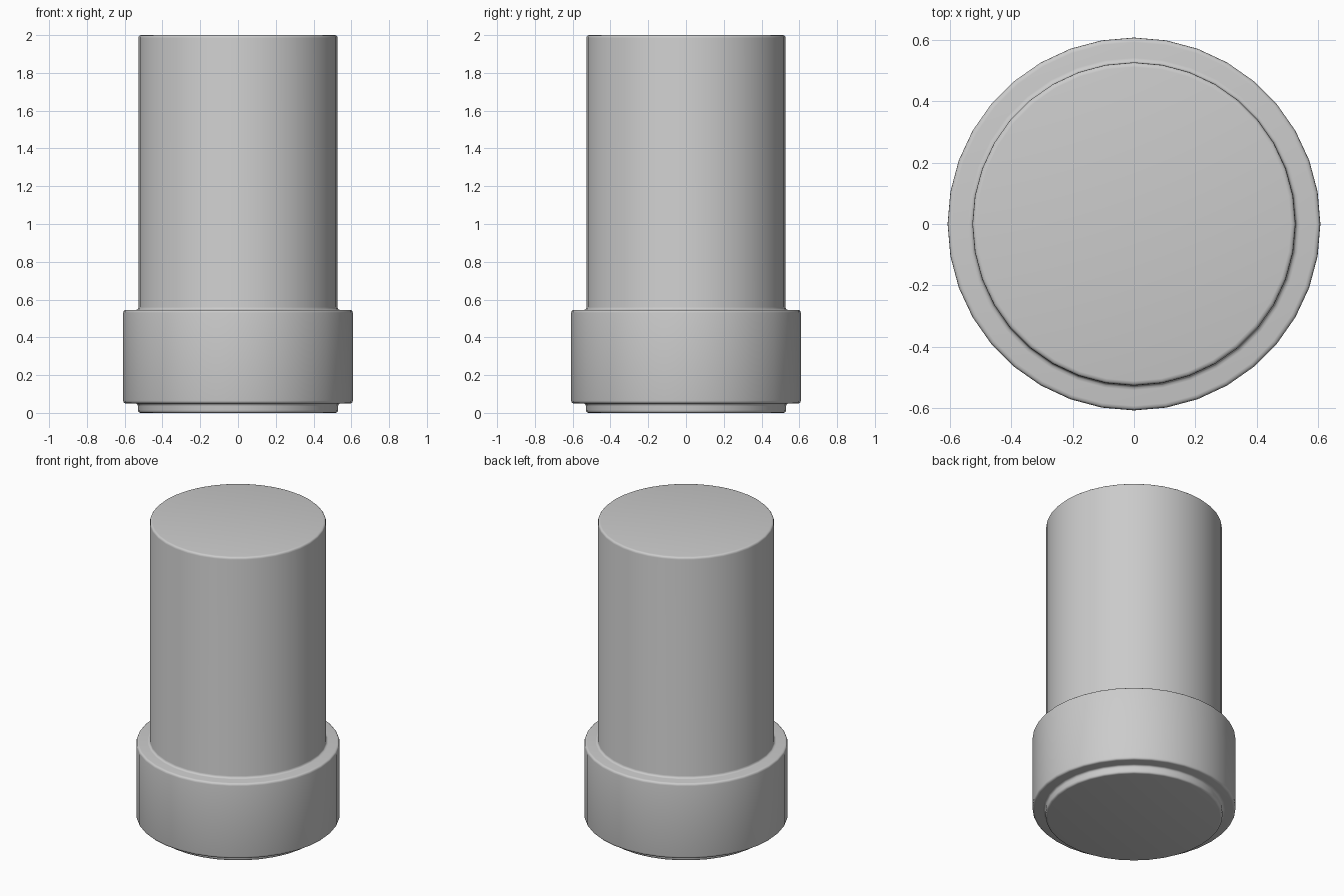
import bpy, bmesh, math

if "Cube" in bpy.data.objects:
    bpy.data.objects.remove(bpy.data.objects["Cube"], do_unlink=True)

grey = bpy.data.materials.new("plain_grey")
grey.use_nodes = True
colour = (0.6, 0.6, 0.6, 1)
grey.diffuse_color = colour
grey.node_tree.nodes["Principled BSDF"].inputs["Base Color"].default_value = colour

SIDES = 36
# Outline as radius, height: foot, collar, shaft
corners = [(0.53, 0), (0.53, 0.05), (0.608, 0.05), (0.608, 0.545),
           (0.527, 0.545), (0.527, 2.0)]
ROUND = 0.015


def rounded(points, size, steps=3):
    """Round every corner of the outline with a small curve."""
    path = [(0, points[0][1])] + points + [(0, points[-1][1])]
    out = []
    for a, b, c in zip(path, path[1:], path[2:]):
        da, dc = math.dist(a, b), math.dist(c, b)
        p = [b[i] + (a[i] - b[i]) * size / da for i in (0, 1)]
        q = [b[i] + (c[i] - b[i]) * size / dc for i in (0, 1)]
        for k in range(steps + 1):
            t = k / steps
            out.append([(1 - t) ** 2 * p[i] + 2 * t * (1 - t) * b[i] + t * t * q[i]
                        for i in (0, 1)])
    return out


# Turn the outline into rings, bridge them and cap both ends
bm = bmesh.new()
rings = []
for r, z in rounded(corners, ROUND):
    angles = [2 * math.pi * i / SIDES for i in range(SIDES)]
    rings.append([bm.verts.new((r * math.cos(a), r * math.sin(a), z)) for a in angles])
for low, high in zip(rings, rings[1:]):
    for i in range(SIDES):
        j = (i + 1) % SIDES
        bm.faces.new((low[i], low[j], high[j], high[i]))
bm.faces.new(rings[0][::-1])
bm.faces.new(rings[-1])
mesh = bpy.data.meshes.new("collared_pin")
bm.to_mesh(mesh)
bm.free()

pin = bpy.data.objects.new("collared_pin", mesh)
bpy.context.collection.objects.link(pin)
mesh.materials.append(grey)

# Smooth shading with flat end caps
bpy.ops.object.select_all(action="DESELECT")
pin.select_set(True)
bpy.context.view_layer.objects.active = pin
bpy.ops.object.shade_smooth_by_angle(angle=math.radians(40))
